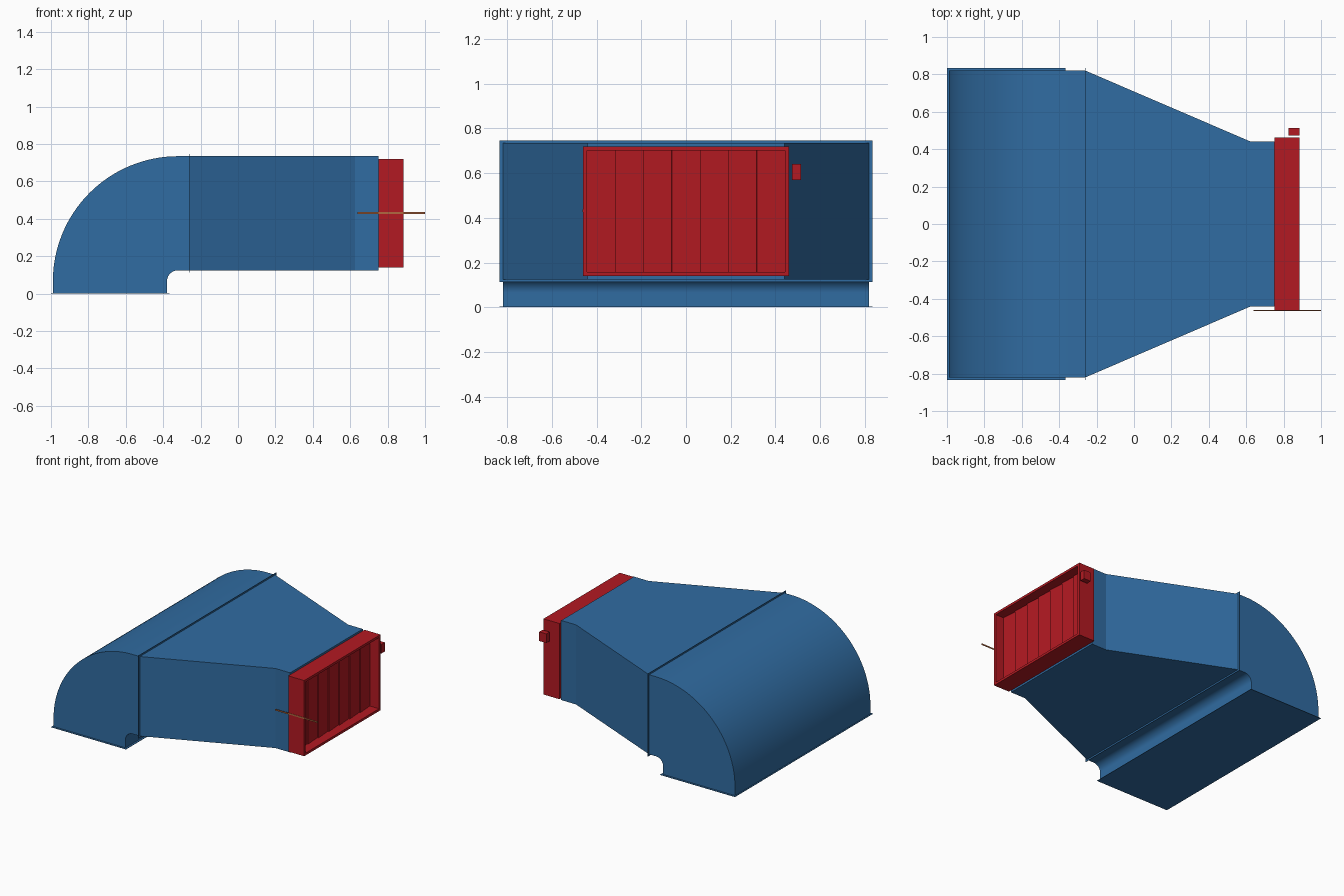
import bpy, bmesh
from math import sin, cos, pi, radians
from mathutils import Vector

if "Cube" in bpy.data.objects:
    bpy.data.objects.remove(bpy.data.objects["Cube"])


def material(name, color):
    m = bpy.data.materials.new(name)
    m.diffuse_color = (*color, 1)
    m.use_nodes = True
    m.node_tree.nodes["Principled BSDF"].inputs["Base Color"].default_value = m.diffuse_color
    return m


BLUE = material("duct_blue", (0.03, 0.15, 0.36))
RED = material("damper_red", (0.45, 0.01, 0.016))
ORANGE = material("marker_orange", (0.45, 0.14, 0.05))


def finish(name, bm, mat):
    bmesh.ops.recalc_face_normals(bm, faces=bm.faces[:])
    me = bpy.data.meshes.new(name)
    bm.to_mesh(me)
    bm.free()
    ob = bpy.data.objects.new(name, me)
    bpy.context.collection.objects.link(ob)
    me.materials.append(mat)
    return ob


def prism(name, points, offset, mat):
    """Extrude a closed planar outline along an offset vector."""
    bm = bmesh.new()
    face = bm.faces.new([bm.verts.new(p) for p in points])
    out = bmesh.ops.extrude_face_region(bm, geom=[face], use_keep_orig=True)
    verts = [g for g in out["geom"] if isinstance(g, bmesh.types.BMVert)]
    bmesh.ops.translate(bm, verts=verts, vec=Vector(offset))
    return finish(name, bm, mat)


def box(name, lo, hi, mat):
    bm = bmesh.new()
    bmesh.ops.create_cube(bm, size=1)
    for v in bm.verts:
        v.co = [h - l for l, h in zip(lo, hi)] * v.co
    ob = finish(name, bm, mat)
    ob.location = [(l + h) / 2 for l, h in zip(lo, hi)]
    return ob


def box_mul_safe(name, lo, hi, mat):
    lo, hi = Vector(lo), Vector(hi)
    (x0, y0, z0), (x1, y1, z1) = (lo - hi) / 2, (hi - lo) / 2
    ob = prism(name, [(x0, y0, z0), (x1, y0, z0), (x1, y1, z0), (x0, y1, z0)],
               (0, 0, z1 - z0), mat)
    ob.location = (lo + hi) / 2
    return ob


box = box_mul_safe

# Curved elbow: quarter-turn profile extruded across the width
cx, cz, n = -0.32, 0.065, 32


def arc(r):
    return [(cx - r * cos(i / n * pi / 2), -0.82, cz + r * sin(i / n * pi / 2))
            for i in range(n + 1)]


outline = ([(-0.99, -0.82, 0)] + arc(0.67) + [(-0.26, -0.82, 0.735), (-0.26, -0.82, 0.125)]
           + arc(0.06)[::-1] + [(-0.38, -0.82, 0)])
elbow = prism("elbow", outline, (0, 1.64, 0), BLUE)
bpy.context.view_layer.objects.active = elbow
elbow.select_set(True)
bpy.ops.object.shade_smooth_by_angle(angle=radians(30))

# Tapered transition with a short straight collar
half = [(-0.26, 0.82), (0.625, 0.44), (0.75, 0.44)]
plan = [(x, y, 0.125) for x, y in half] + [(x, -y, 0.125) for x, y in half[::-1]]
prism("transition", plan, (0, 0, 0.61), BLUE)

# Thin flanges at the elbow ends
box("bottom_flange", (-1.0, -0.835, 0), (-0.365, 0.835, 0.003), BLUE)
box("joint_flange", (-0.262, -0.835, 0.113), (-0.258, 0.835, 0.747), BLUE)

# Damper frame: rectangular ring
bm = bmesh.new()
loops = []
for x, inset in ((0.75, 0), (0.885, 0), (0.885, 0.018), (0.75, 0.018)):
    y, z0, z1 = 0.462 - inset, 0.14 + inset, 0.72 - inset
    loops.append([bm.verts.new((x, a, b)) for a, b in
                  ((-y, z0), (y, z0), (y, z1), (-y, z1))])
for k in range(4):
    a, b = loops[k], loops[(k + 1) % 4]
    for i in range(4):
        j = (i + 1) % 4
        bm.faces.new((a[i], a[j], b[j], b[i]))
finish("damper_frame", bm, RED)

# Overlapping vertical blades, nearly closed
pitch = 0.888 / 7
for i in range(7):
    y = (i - 3) * pitch
    blade = box(f"damper_blade_{i + 1}", (0.805, y - 0.064, 0.158),
                (0.811, y + 0.064, 0.702), RED)
    blade.rotation_euler.z = radians(4)

# Actuator block on the side of the damper
box("actuator", (0.825, 0.474, 0.57), (0.885, 0.514, 0.64), RED)

# Slim flow marker on the opposite side
box("flow_marker", (0.64, -0.464, 0.426), (1.0, -0.461, 0.437), ORANGE)
